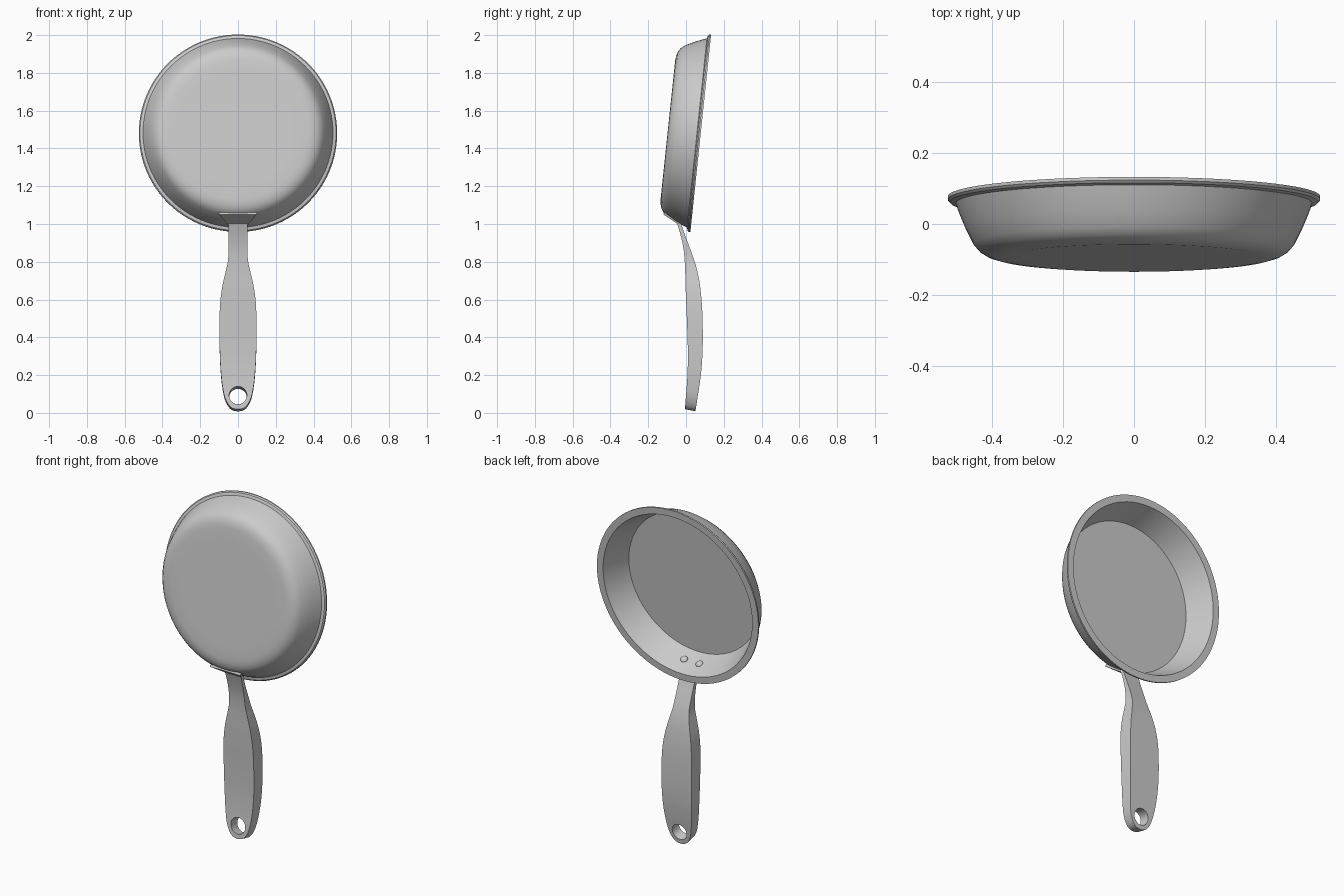
import bpy, bmesh, math
from mathutils import Matrix, Vector

cube = bpy.data.objects.get("Cube")
if cube:
    bpy.data.objects.remove(cube, do_unlink=True)

STEEL = (0.6, 0.6, 0.6, 1.0)
steel = bpy.data.materials.new("brushed_steel")
steel.diffuse_color = STEEL
steel.use_nodes = True
steel.node_tree.nodes["Principled BSDF"].inputs["Base Color"].default_value = STEEL

# Pan frame: local z runs out of the open side
PAN = Matrix.Translation((0, 0.078, 1.48)) @ Matrix.Rotation(math.radians(-96), 4, 'X')


def finish(name, bm):
    bmesh.ops.recalc_face_normals(bm, faces=bm.faces)
    mesh = bpy.data.meshes.new(name)
    bm.to_mesh(mesh)
    bm.free()
    mesh.materials.append(steel)
    obj = bpy.data.objects.new(name, mesh)
    bpy.context.collection.objects.link(obj)
    return obj


def smooth(obj, angle=32):
    bpy.ops.object.select_all(action='DESELECT')
    obj.select_set(True)
    bpy.context.view_layer.objects.active = obj
    bpy.ops.object.shade_smooth_by_angle(angle=math.radians(angle))


def loft(bm, rings):
    """Join equal rings of points into a closed, capped skin."""
    rings = [[bm.verts.new(p) for p in ring] for ring in rings]
    for a, b in zip(rings, rings[1:]):
        for i in range(len(a)):
            j = (i + 1) % len(a)
            bm.faces.new((a[i], a[j], b[j], b[i]))
    bm.faces.new(rings[0])
    bm.faces.new(rings[-1])


def catmull(points, steps):
    """Smooth a list of tuples with a Catmull-Rom spline."""
    pts = [Vector(p) for p in points]
    pts = [pts[0]] + pts + [pts[-1]]
    out = []
    for a, b, c, d in zip(pts, pts[1:], pts[2:], pts[3:]):
        for k in range(steps):
            t = k / steps
            out.append(b + (c - a) * (t / 2)
                       + (a * 2 - b * 5 + c * 4 - d) * (t * t / 2)
                       + (b * 3 - a - c * 3 + d) * (t ** 3 / 2))
    return out + [pts[-1]]


# Pan body: outside base, wall, rolled lip, inside wall and floor (radius, height)
profile = [(0.3, -0.175), (0.37, -0.175), (0.395, -0.172), (0.418, -0.165),
           (0.437, -0.153), (0.453, -0.134), (0.475, -0.09), (0.492, -0.05),
           (0.503, -0.02), (0.519, -0.016), (0.525, -0.009), (0.525, 0),
           (0.485, 0), (0.425, -0.155)]
SEGMENTS = 96
bm = bmesh.new()
loft(bm, [[(r * math.cos(math.tau * i / SEGMENTS), r * math.sin(math.tau * i / SEGMENTS), h)
           for i in range(SEGMENTS)] for r, h in profile])
pan = finish("pan_body", bm)
pan.matrix_world = PAN
smooth(pan)

# Rivets on the inside wall
for side, x in (("left", 0.05), ("right", -0.05)):
    bm = bmesh.new()
    bmesh.ops.create_uvsphere(bm, u_segments=20, v_segments=12, radius=0.021)
    rivet = finish(side + "_rivet", bm)
    place = PAN @ Vector((x, 0.451, -0.085))
    rivet.matrix_world = (Matrix.Translation(place) @ Matrix.Rotation(math.radians(-27), 4, 'X')
                          @ Matrix.Diagonal((1, 1, 0.65, 1)))
    smooth(rivet)

# Flared mounting plate under the pan wall
bm = bmesh.new()
loft(bm, [[(-w, y, z), (w, y, z), (w, y - 0.007, z - 0.011), (-w, y - 0.007, z - 0.011)]
          for w, y, z in ((0.1, -0.113, 1.062), (0.05, -0.028, 1.005))])
smooth(finish("mounting_plate", bm))

# Handle stations: height, half width, front depth, back depth
stations = [(1.005, 0.052, -0.048, -0.026), (0.94, 0.05, -0.029, -0.004),
            (0.87, 0.05, -0.014, 0.023), (0.8, 0.053, -0.007, 0.048),
            (0.73, 0.068, -0.004, 0.066), (0.65, 0.085, -0.002, 0.078),
            (0.55, 0.096, 0.002, 0.086), (0.4, 0.098, 0.008, 0.089),
            (0.28, 0.095, 0.01, 0.085), (0.18, 0.088, 0.007, 0.075),
            (0.1, 0.076, 0.001, 0.063), (0.06, 0.063, -0.002, 0.057),
            (0.035, 0.048, -0.004, 0.053), (0.022, 0.034, -0.005, 0.051),
            (0.016, 0.02, -0.005, 0.05), (0.014, 0.006, -0.005, 0.05)]
rings = []
for z, w, front, back in catmull(stations, 4):
    drop = 0.1 * (back - front)
    rings.append([(-w, front, z + drop), (w, front, z + drop),
                  (w, back, z - drop), (-w, back, z - drop)])
bm = bmesh.new()
loft(bm, rings)
handle = finish("handle", bm)

# Hanging hole through the handle end
bm = bmesh.new()
bmesh.ops.create_cone(bm, cap_ends=True, segments=40, radius1=0.047, radius2=0.047, depth=0.3)
cutter = finish("hole_cutter", bm)
cutter.matrix_world = Matrix.Translation((0, 0.025, 0.088)) @ Matrix.Rotation(math.radians(78), 4, 'X')
cutter.hide_render = True
hole = handle.modifiers.new("hanging_hole", 'BOOLEAN')
hole.operation = 'DIFFERENCE'
hole.solver = 'EXACT'
hole.object = cutter
bpy.context.view_layer.objects.active = handle
bpy.ops.object.modifier_apply(modifier=hole.name)
bpy.data.objects.remove(cutter, do_unlink=True)
smooth(handle)
